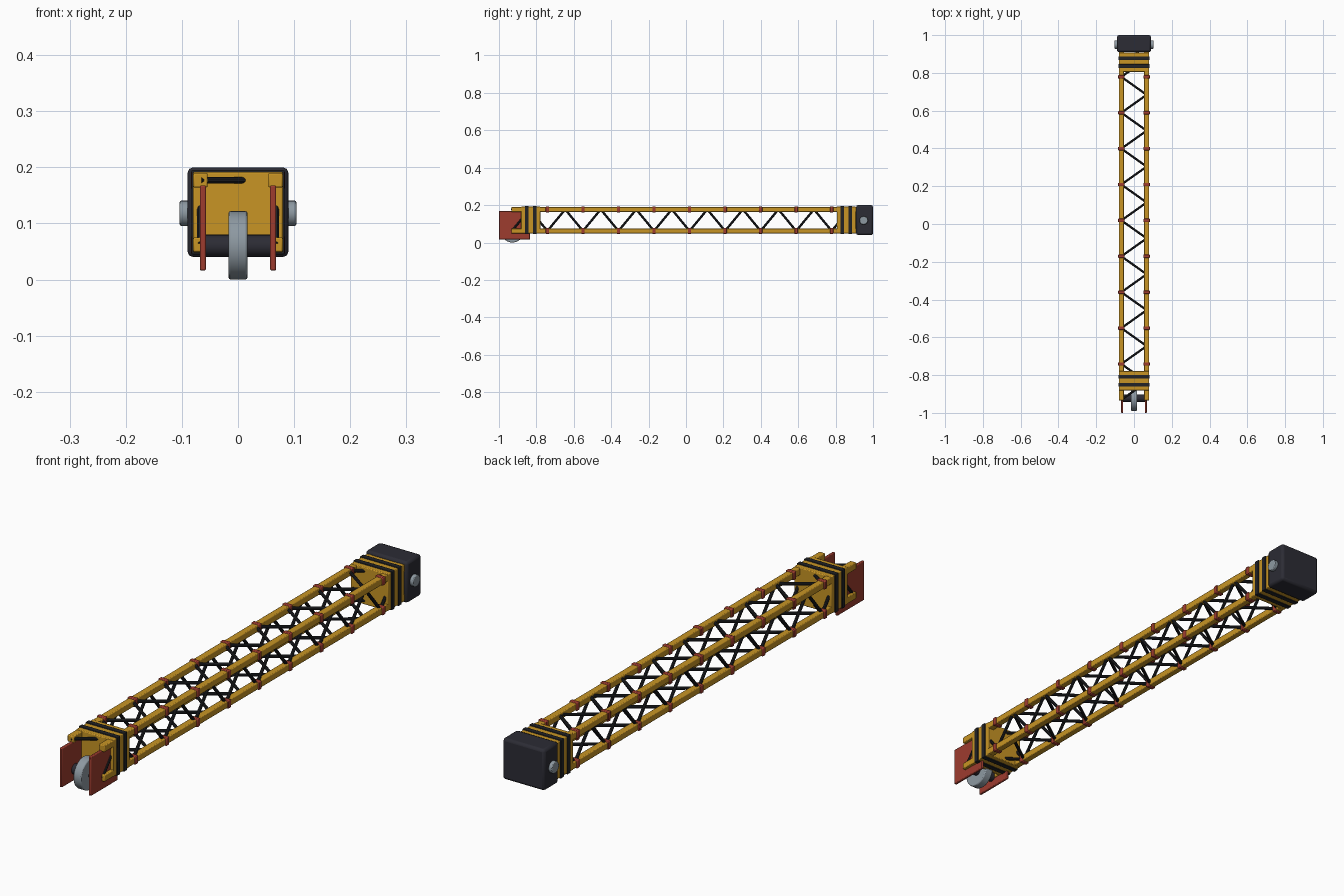
import bpy
from math import pi
from mathutils import Vector

old = bpy.data.objects.get("Cube")
if old:
    bpy.data.objects.remove(old, do_unlink=True)


def material(name, rgb):
    m = bpy.data.materials.new(name)
    m.use_nodes = True
    m.diffuse_color = (*rgb, 1)
    m.node_tree.nodes["Principled BSDF"].inputs["Base Color"].default_value = (*rgb, 1)
    return m


YELLOW = material("boom yellow", (0.58, 0.30, 0.018))
RED = material("fitting red", (0.34, 0.045, 0.028))
DARK = material("dark housing", (0.025, 0.025, 0.035))
BLACK = material("brace black", (0.015, 0.016, 0.019))
STEEL = material("steel", (0.27, 0.32, 0.36))


def finish(obj, name, mat, bevel, segments=2):
    obj.name = name
    obj.data.materials.append(mat)
    if bevel:
        mod = obj.modifiers.new("soft edges", 'BEVEL')
        mod.width = bevel
        mod.segments = segments
        mod.limit_method = 'ANGLE'
    bpy.ops.object.shade_smooth_by_angle()
    return obj


def box(name, centre, size, mat, bevel=0.003):
    bpy.ops.mesh.primitive_cube_add(size=1, location=centre)
    obj = bpy.context.object
    obj.scale = size
    bpy.ops.object.transform_apply(location=False, rotation=False, scale=True)
    return finish(obj, name, mat, bevel)


def rod(name, a, b, radius, mat, sides=10, bevel=0):
    a, b = Vector(a), Vector(b)
    d = b - a
    bpy.ops.mesh.primitive_cylinder_add(
        vertices=sides, radius=radius, depth=d.length, location=(a + b) / 2,
        rotation=d.to_track_quat('Z', 'Y').to_euler())
    return finish(bpy.context.object, name, mat, bevel)


CHORD_X, LOW, HIGH = 0.067, 0.062, 0.177
FIRST, PITCH, BAYS = -0.931, 0.19, 10
SIDES = (("left", 1), ("right", -1))
LEVELS = (("lower", LOW), ("upper", HIGH))

# Corner chords with clamp collars
for side, s in SIDES:
    for level, z in LEVELS:
        box(f"{level}_{side}_chord", (s * CHORD_X, -0.006, z), (0.026, 1.856, 0.026), YELLOW)
        for i in range(1, BAYS):
            box(f"{level}_{side}_collar_{i}", (s * CHORD_X, FIRST + i * PITCH, z),
                (0.034, 0.018, 0.032), RED)

# Zigzag lattice braces on all four faces
for i in range(BAYS):
    y = FIRST + i * PITCH
    mid, end = y + PITCH / 2, y + PITCH
    for level, z in LEVELS:
        near, far = (-CHORD_X, y, z), (CHORD_X, mid, z)
        rod(f"{level}_brace_out_{i}", near, far, 0.0062, BLACK)
        rod(f"{level}_brace_back_{i}", far, (-CHORD_X, end, z), 0.0062, BLACK)
    for side, s in SIDES:
        x = s * CHORD_X
        top = (x, mid, HIGH)
        rod(f"{side}_brace_up_{i}", (x, y, LOW), top, 0.0062, BLACK)
        rod(f"{side}_brace_down_{i}", top, (x, end, LOW), 0.0062, BLACK)

# Solid end boxes with dark bands
for end, y in (("front", -0.83), ("rear", 0.857)):
    box(f"{end}_end_box", (0, y, 0.12), (0.16, 0.102, 0.144), YELLOW)
    for i, offset in enumerate((-0.021, 0.021)):
        box(f"{end}_band_{i}", (0, y + offset, 0.12), (0.166, 0.02, 0.15), BLACK, 0.002)

# Rear housing and its pivot pin
box("rear_housing", (0, 0.955, 0.12), (0.18, 0.09, 0.16), DARK, 0.01)
rod("pivot_pin", (-0.104, 0.95, 0.118), (0.104, 0.95, 0.118), 0.0225, STEEL, 24, 0.003)

# Front sheave, axle and cheek plates
rod("axle", (-0.064, -0.922, 0.06), (0.064, -0.922, 0.06), 0.02, DARK, 24)
rod("sheave_wheel", (-0.017, -0.928, 0.061), (0.017, -0.928, 0.061), 0.061, STEEL, 40, 0.004)
for side, s in SIDES:
    box(f"{side}_cheek_plate", (s * 0.0625, -0.917, 0.092), (0.011, 0.166, 0.152), RED)
